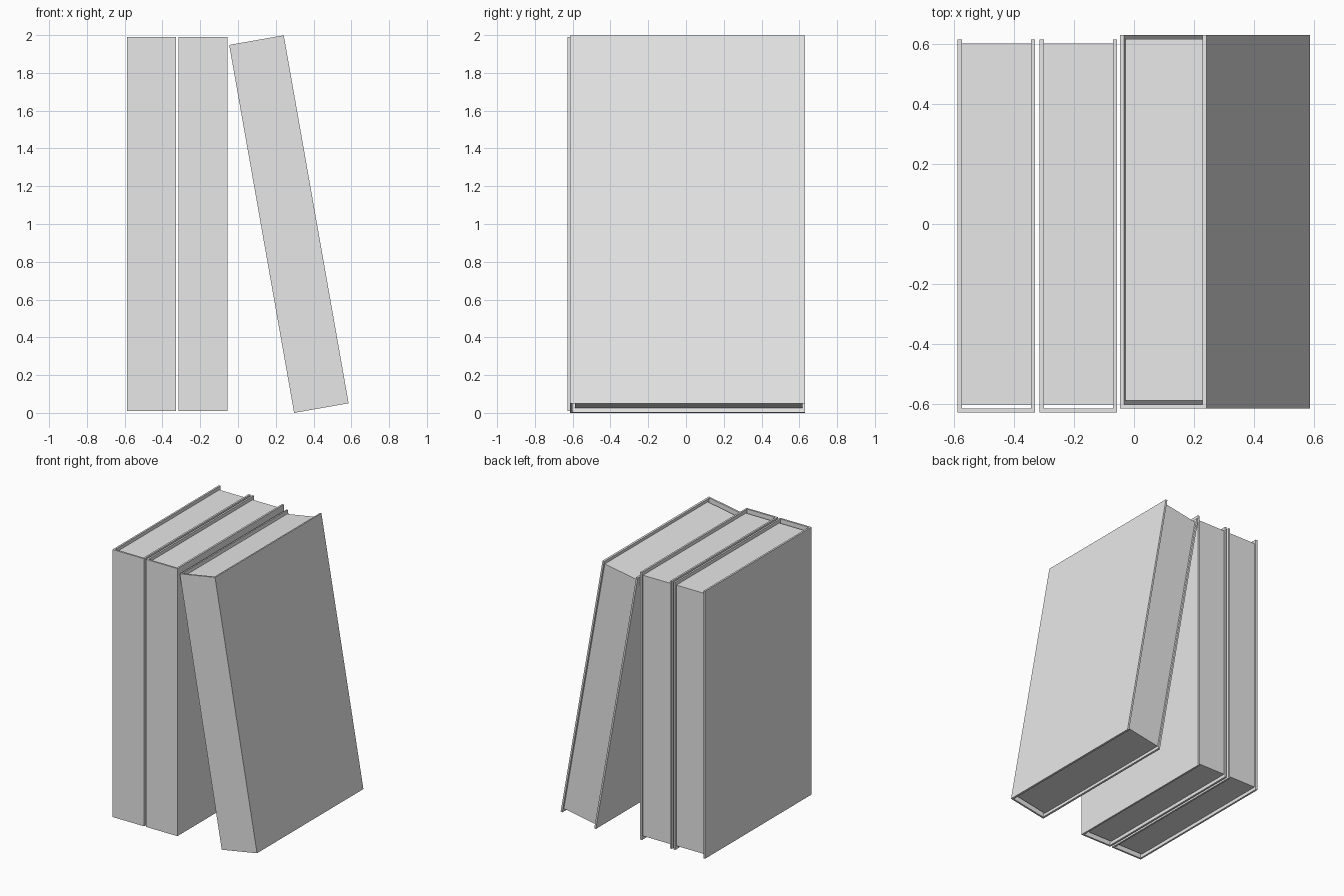
import bpy, bmesh
from math import radians

if "Cube" in bpy.data.objects:
    bpy.data.objects.remove(bpy.data.objects["Cube"], do_unlink=True)

grey = bpy.data.materials.new("light_grey")
grey.use_nodes = True
grey.diffuse_color = (0.8, 0.8, 0.8, 1)
grey.node_tree.nodes["Principled BSDF"].inputs["Base Color"].default_value = grey.diffuse_color

HEIGHT, DEPTH = 1.978, 1.243   # overall book size
BOARD = 0.0135                 # cover thickness
OVERHANG = 0.025               # cover beyond the pages, top and bottom


def prism(name, outline, bottom, top, place, tilt):
    """Extrude a plan outline upwards into a solid."""
    bm = bmesh.new()
    face = bm.faces.new([bm.verts.new((x, y, bottom)) for x, y in outline])
    up = bmesh.ops.extrude_face_region(bm, geom=[face])["geom"]
    bmesh.ops.translate(bm, vec=(0, 0, top - bottom),
                        verts=[v for v in up if isinstance(v, bmesh.types.BMVert)])
    bmesh.ops.recalc_face_normals(bm, faces=bm.faces)
    mesh = bpy.data.meshes.new(name)
    bm.to_mesh(mesh)
    bm.free()
    mesh.materials.append(grey)
    obj = bpy.data.objects.new(name, mesh)
    obj.location = place
    obj.rotation_euler.y = tilt
    bpy.context.collection.objects.link(obj)


def book(name, width, place, tilt=0):
    """Origin at the bottom left corner of the spine."""
    w, d, t = width, DEPTH, BOARD
    # U-shaped cover: spine and two boards
    cover = [(0, 0), (w, 0), (w, d), (w - t, d), (w - t, t), (t, t), (t, d), (0, d)]
    prism(name + "_cover", cover, 0, HEIGHT, place, tilt)
    # page block, set back from the spine and the cover edges
    near, far = 2 * t, d - t
    pages = [(t, near), (w - t, near), (w - t, far), (t, far)]
    prism(name + "_pages", pages, OVERHANG, HEIGHT - OVERHANG, place, tilt)


book("right_book", 0.258, (-0.587, -0.628, 0.011))
book("middle_book", 0.258, (-0.314, -0.628, 0.011))
book("leaning_book", 0.293, (0.297, -0.614, 0), radians(-10))
